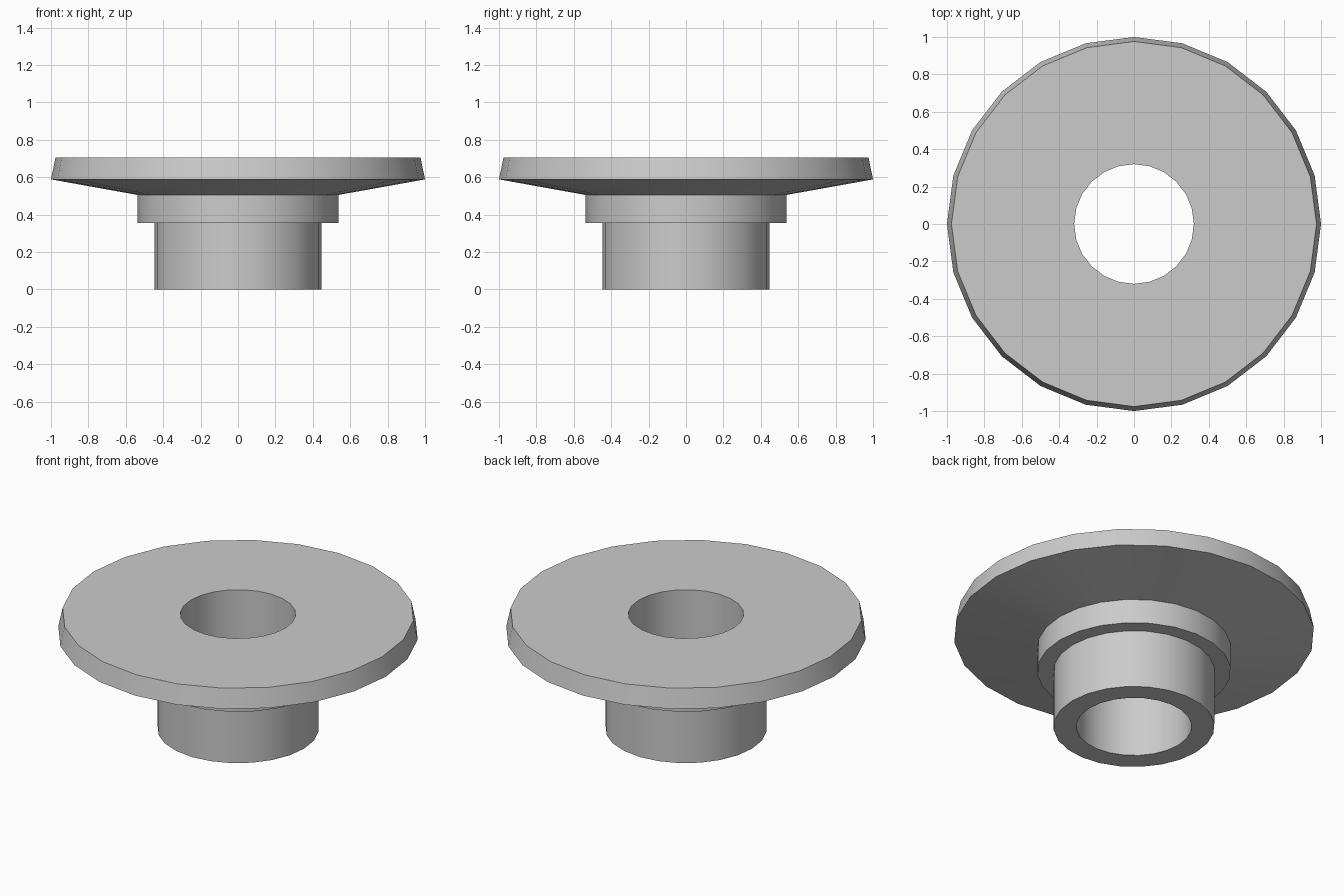
import bpy
import bmesh
from math import cos, sin, tau, radians

cube = bpy.data.objects.get("Cube")
if cube:
    bpy.data.objects.remove(cube, do_unlink=True)

SIDES = 24

# Single grey material
grey = bpy.data.materials.new("plain grey")
grey.use_nodes = True
colour = (0.6, 0.6, 0.6, 1)
grey.diffuse_color = colour
grey.node_tree.nodes["Principled BSDF"].inputs["Base Color"].default_value = colour


def lathe(name, profile):
    """Turn a closed (radius, height) profile around the z axis."""
    bm = bmesh.new()
    rings = [[bm.verts.new((r * cos(tau * i / SIDES), r * sin(tau * i / SIDES), z))
              for i in range(SIDES)] for r, z in profile]
    for k, low in enumerate(rings):
        high = rings[(k + 1) % len(rings)]
        for i in range(SIDES):
            j = (i + 1) % SIDES
            bm.faces.new((low[i], low[j], high[j], high[i]))
    bmesh.ops.recalc_face_normals(bm, faces=bm.faces)
    mesh = bpy.data.meshes.new(name)
    bm.to_mesh(mesh)
    bm.free()
    mesh.materials.append(grey)
    obj = bpy.data.objects.new(name, mesh)
    bpy.context.collection.objects.link(obj)
    bpy.ops.object.select_all(action="DESELECT")
    obj.select_set(True)
    bpy.context.view_layer.objects.active = obj
    bpy.ops.object.shade_smooth_by_angle(angle=radians(30))
    return obj


# Sleeve, stepped collar and tapered flange around one straight bore
lathe("flanged_bushing", [
    (0.32, 0), (0.447, 0), (0.447, 0.356),
    (0.537, 0.356), (0.537, 0.505),
    (1.0, 0.588), (0.976, 0.704), (0.32, 0.704),
])
